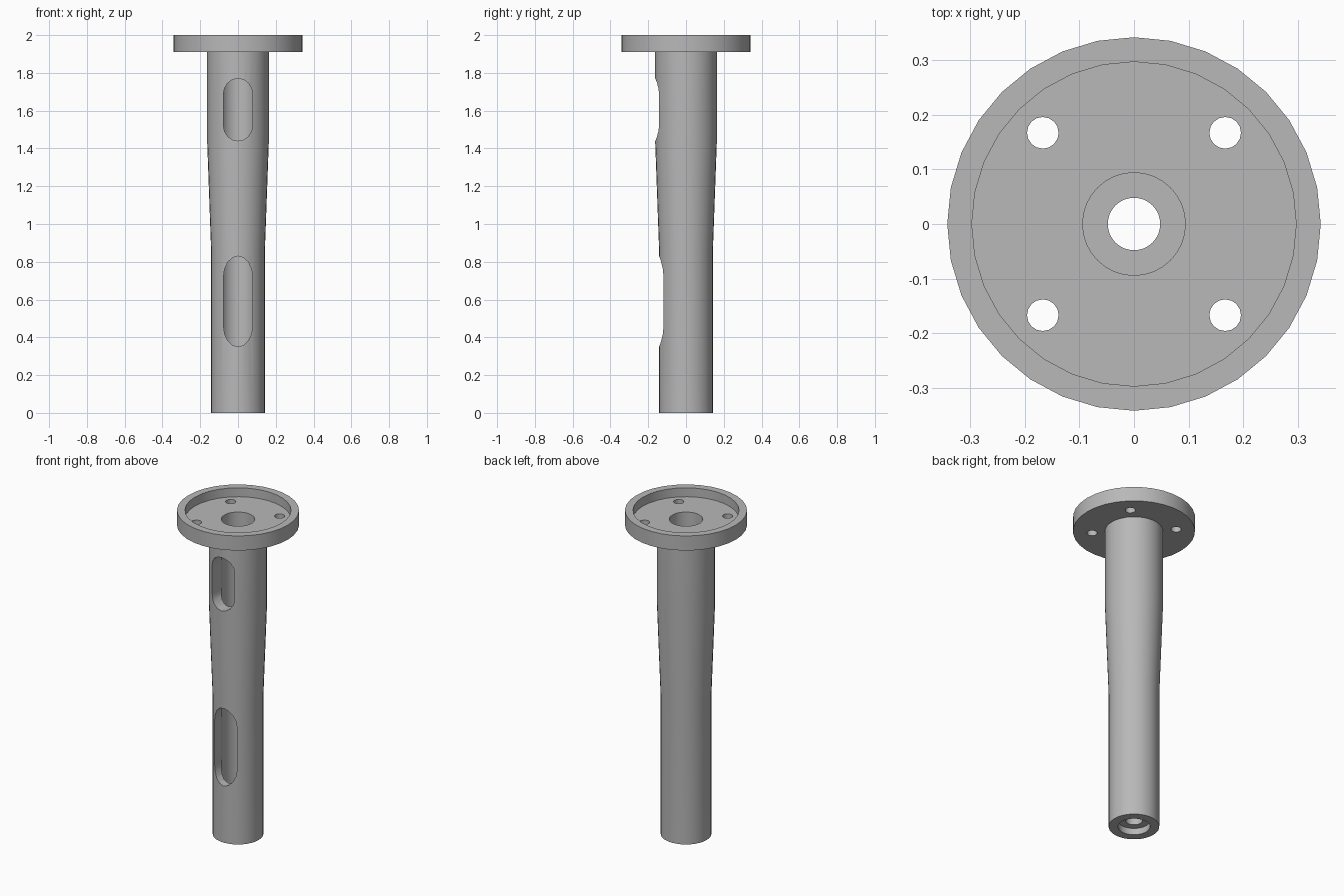
import bpy, bmesh, math

cube = bpy.data.objects.get("Cube")
if cube:
    bpy.data.objects.remove(cube, do_unlink=True)

grey = bpy.data.materials.new("plain grey")
grey.use_nodes = True
colour = (0.48, 0.48, 0.48, 1)
grey.diffuse_color = colour
grey.node_tree.nodes["Principled BSDF"].inputs["Base Color"].default_value = colour


def make_object(name, bm):
    bmesh.ops.recalc_face_normals(bm, faces=bm.faces)
    mesh = bpy.data.meshes.new(name)
    bm.to_mesh(mesh)
    bm.free()
    mesh.materials.append(grey)
    obj = bpy.data.objects.new(name, mesh)
    bpy.context.collection.objects.link(obj)
    return obj


def lathe(name, profile, steps):
    """Revolve a closed (radius, height) outline around z."""
    bm = bmesh.new()
    verts = [bm.verts.new((r, 0, z)) for r, z in profile]
    edges = [bm.edges.new((v, verts[i - 1])) for i, v in enumerate(verts)]
    bmesh.ops.spin(bm, geom=verts + edges, axis=(0, 0, 1), cent=(0, 0, 0),
                   angle=math.tau, steps=steps)
    bmesh.ops.remove_doubles(bm, verts=bm.verts, dist=0.0001)
    return make_object(name, bm)


def prism(name, outline, shift):
    """Extrude a flat outline along the shift vector."""
    bm = bmesh.new()
    face = bm.faces.new([bm.verts.new(p) for p in outline])
    new = bmesh.ops.extrude_face_region(bm, geom=[face])["geom"]
    bmesh.ops.translate(bm, vec=shift,
                        verts=[g for g in new if isinstance(g, bmesh.types.BMVert)])
    return make_object(name, bm)


def slot_outline(low, high, end, half_width=0.077, steps=8):
    """Upright slot with rounded ends."""
    points = []
    for centre, start in ((high - end, 0), (low + end, math.pi)):
        for i in range(steps + 1):
            a = start + math.pi * i / steps
            points.append((half_width * math.cos(a), -0.3, centre + end * math.sin(a)))
    return points


# Flanged hollow post: outer skin, dished top, bore and bottom recess
post = lathe("flanged_post", [
    (0.142, 0), (0.142, 0.85), (0.163, 1.43), (0.163, 1.91),
    (0.342, 1.91), (0.342, 2.0), (0.297, 2.0), (0.297, 1.945),
    (0.094, 1.945), (0.094, 0.1), (0.048, 0.1), (0.048, 0.04),
    (0.09, 0.04), (0.09, 0)], 32)

# Front access slots
cutters = [prism("slot_cutter", slot_outline(*size), (0, 0.27, 0))
           for size in ((0.35, 0.83, 0.11), (1.44, 1.77, 0.08))]

# Four bolt holes through the flange
for sx in (-1, 1):
    for sy in (-1, 1):
        ring = [(sx * 0.167 + 0.029 * math.cos(math.tau * i / 16),
                 sy * 0.167 + 0.029 * math.sin(math.tau * i / 16), 1.85)
                for i in range(16)]
        cutters.append(prism("bolt_hole_cutter", ring, (0, 0, 0.2)))

bpy.context.view_layer.objects.active = post
for cutter in cutters:
    cutter.hide_render = True
    mod = post.modifiers.new("cut", "BOOLEAN")
    mod.operation = "DIFFERENCE"
    mod.solver = "EXACT"
    mod.object = cutter
    bpy.ops.object.modifier_apply(modifier=mod.name)
    bpy.data.objects.remove(cutter, do_unlink=True)

# Smooth round walls with crisp edges
bpy.ops.object.select_all(action="DESELECT")
post.select_set(True)
bpy.ops.object.shade_smooth_by_angle(angle=math.radians(30))
